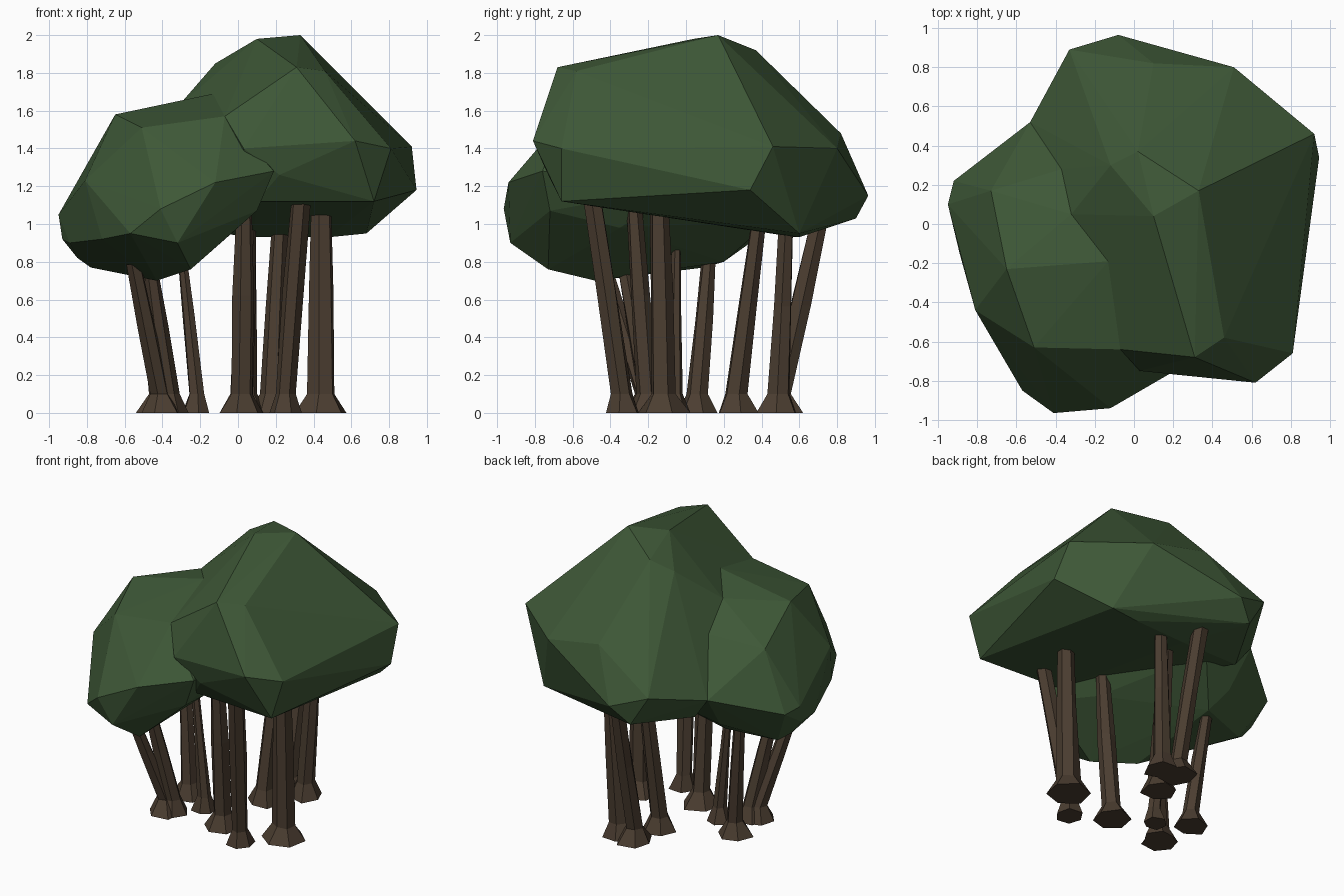
import bpy, bmesh, math, random
from mathutils import Vector

if "Cube" in bpy.data.objects:
    bpy.data.objects.remove(bpy.data.objects["Cube"])

random.seed(4)


def material(name, rgb):
    m = bpy.data.materials.new(name)
    m.diffuse_color = (*rgb, 1)
    m.use_nodes = True
    m.node_tree.nodes["Principled BSDF"].inputs["Base Color"].default_value = m.diffuse_color
    return m


leaf = material("leaf green", (0.048, 0.097, 0.038))
bark = material("bark brown", (0.070, 0.047, 0.030))


def finish(bm, name, mat):
    bmesh.ops.recalc_face_normals(bm, faces=bm.faces[:])
    mesh = bpy.data.meshes.new(name)
    bm.to_mesh(mesh)
    bm.free()
    mesh.materials.append(mat)
    obj = bpy.data.objects.new(name, mesh)
    bpy.context.collection.objects.link(obj)
    return obj


def hull_lobe(name, points):
    """Faceted foliage lobe wrapped around a few corner points."""
    bm = bmesh.new()
    for p in points:
        bm.verts.new(p)
    bmesh.ops.convex_hull(bm, input=bm.verts[:])
    loose = [v for v in bm.verts if not v.link_faces]
    bmesh.ops.delete(bm, geom=loose, context='VERTS')
    return finish(bm, name, leaf)


def trunk(name, base, top, r_low, r_high, foot, sides=6):
    """Leaning tapered trunk with a flared foot."""
    bm = bmesh.new()
    b, t = Vector((*base, 0)), Vector(top)
    knee = b + Vector((0, 0, 0.10))
    mid = knee.lerp(t, 0.55)
    end = t + (t - mid).normalized() * 0.05
    phase = random.uniform(0, 1)
    rings = []
    for c, r in ((b, foot), (knee, r_low), (mid, (r_low + r_high) / 2), (end, r_high)):
        ring = []
        for i in range(sides):
            a = 2 * math.pi * i / sides + phase
            k = r * random.uniform(0.88, 1.14)
            ring.append(bm.verts.new(c + Vector((k * math.cos(a), k * math.sin(a), 0))))
        rings.append(ring)
    for lo, hi in zip(rings, rings[1:]):
        for i in range(sides):
            j = (i + 1) % sides
            bm.faces.new((lo[i], lo[j], hi[j], hi[i]))
    bm.faces.new(rings[0][::-1])
    bm.faces.new(rings[-1])
    return finish(bm, name, bark)


# Valley where the two lobes meet, shared by both
valley = [(-.13, -.19, 1.69), (-.32, .05, 1.62), (-.37, .28, 1.47), (-.53, .52, 1.14),
          (-.07, -.64, 1.57)]

# Tall lobe at the right and back
canopy = hull_lobe("canopy", valley + [
    (.33, .17, 2.0), (.10, .04, 1.98), (.02, .37, 1.92), (-.12, .30, 1.85),
    (.31, -.68, 1.83), (.46, -.58, 1.81), (.62, -.81, 1.44), (.81, -.66, 1.40),
    (.83, -.23, 1.37), (.92, .46, 1.41), (.945, .34, 1.18), (.51, .80, 1.40),
    (.10, .82, 1.48), (-.13, .58, 1.56), (-.20, .90, 1.03), (-.33, .89, 1.24),
    (-.08, .965, 1.15), (.68, .60, .95), (.48, .60, .93), (.08, .58, .93),
    (.74, .22, 1.07), (.72, -.66, 1.12), (.22, -.73, 1.26),
    (.10, -.62, 1.12), (.03, -.75, 1.40), (-.42, .50, .99)])

# Low lobe at the left and front
low = hull_lobe("canopy_low_lobe", valley + [
    (-.51, -.63, 1.51), (-.65, -.23, 1.58), (-.73, .17, 1.42), (-.81, -.44, 1.23),
    (-.92, .22, 1.03), (-.95, .10, 1.05), (-.93, .05, .92), (-.89, -.15, .90),
    (-.85, .05, .82), (-.78, .10, .77), (-.72, -.58, .92), (-.57, -.85, .95),
    (-.41, -.965, 1.08), (-.12, -.94, 1.22), (-.32, -.93, .90), (-.25, -.73, .76),
    (-.43, -.48, .70), (-.45, .20, .80), (-.50, .34, .90), (-.22, .45, 1.02),
    (.19, -.76, 1.28), (.10, -.72, 1.07), (.0, -.35, .98), (.1, .0, 1.2)])

# Merge both lobes into one crown
mod = canopy.modifiers.new("merge", 'BOOLEAN')
mod.operation, mod.solver, mod.object = 'UNION', 'EXACT', low
bpy.context.view_layer.objects.active = canopy
bpy.ops.object.modifier_apply(modifier=mod.name)
bpy.data.objects.remove(low)

# Grove of leaning trunks: base, top, lower radius, upper radius, foot radius
grove = [
    ((-.41, -.22), (-.54, -.42, .74), .055, .040, .115),
    ((-.37, -.20), (-.46, -.32, .74), .055, .040, .105),
    ((-.42, .06), (-.50, .12, .82), .055, .038, .11),
    ((-.22, -.06), (-.30, -.05, .86), .040, .024, .075),
    ((.02, -.20), (.03, -.27, 1.05), .064, .044, .13),
    ((.25, -.34), (.33, -.49, 1.12), .055, .050, .095),
    ((.44, -.12), (.44, -.14, 1.10), .070, .052, .135),
    ((.18, .49), (.22, .53, .94), .058, .042, .115),
    ((.05, .50), (.04, .69, .95), .058, .050, .12),
    ((.02, .27), (.05, .38, .96), .064, .044, .11),
]
for n, spec in enumerate(grove, 1):
    trunk(f"trunk_{n}", *spec)
